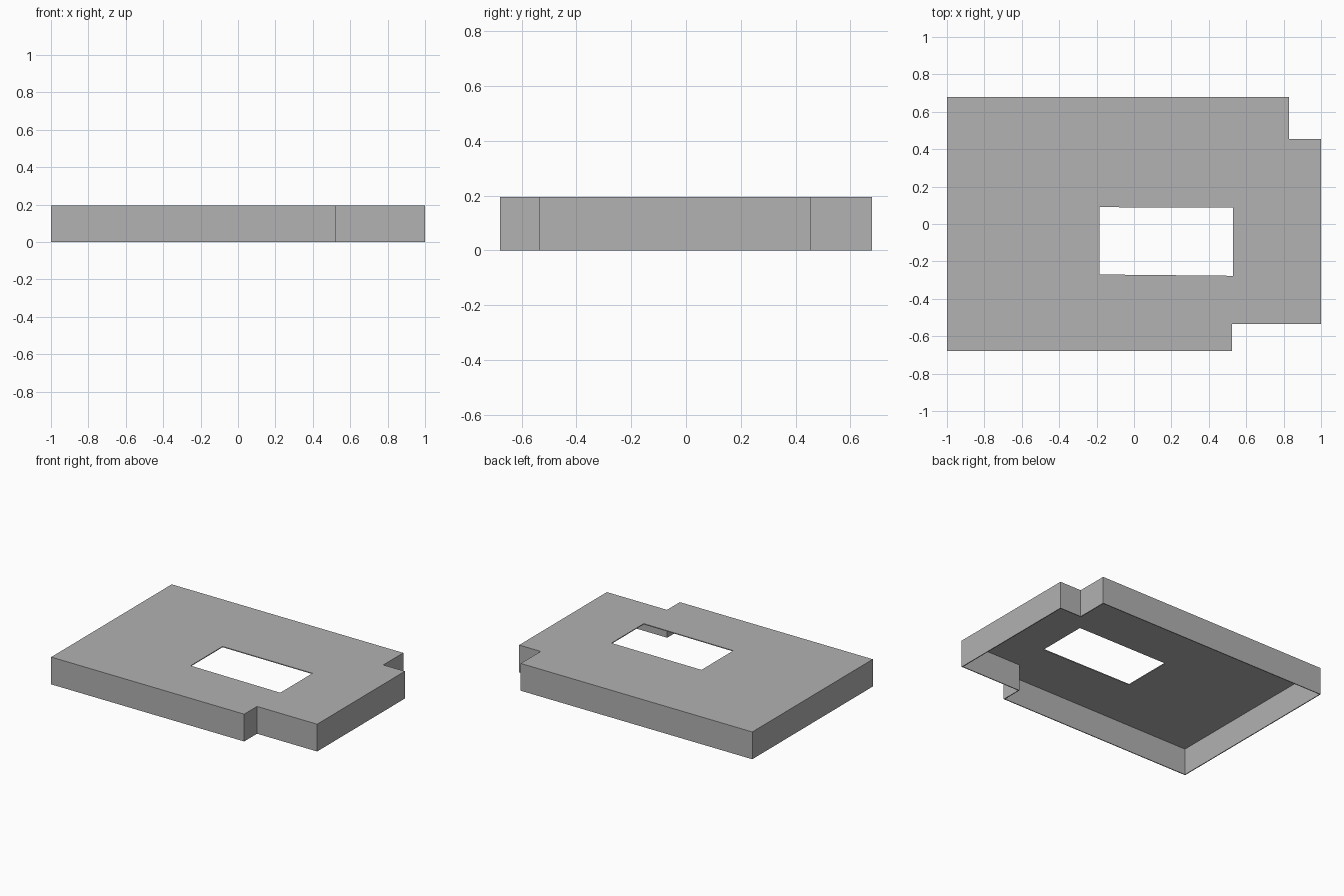
import bpy
import bmesh
from mathutils import Vector

cube = bpy.data.objects.get("Cube")
if cube:
    bpy.data.objects.remove(cube, do_unlink=True)

HEIGHT = 0.195
WALL = 0.006

# Counter-clockwise plan of the tray, with two notched corners
outline = [Vector(p) for p in (
    (-1, -0.68), (0.525, -0.68), (0.525, -0.535), (1, -0.535),
    (1, 0.455), (0.83, 0.455), (0.83, 0.68), (-1, 0.68))]
opening = [Vector(p) for p in (
    (-0.185, -0.27), (0.528, -0.277), (0.528, 0.087), (-0.185, 0.09))]


def inset(points, distance):
    """Move a square-cornered outline inwards by a wall thickness."""
    result = []
    for i, p in enumerate(points):
        before = (p - points[i - 1]).normalized()
        after = (points[(i + 1) % len(points)] - p).normalized()
        result.append(p + distance * (before.orthogonal() + after.orthogonal()))
    return result


bm = bmesh.new()


def ring(points, z):
    return [bm.verts.new((p.x, p.y, z)) for p in points]


def pairs(loop):
    return zip(loop, loop[1:] + loop[:1])


def band(low, high):
    for (a, b), (c, d) in zip(pairs(low), pairs(high)):
        bm.faces.new((a, b, d, c))


def fill(outer, inner):
    """Flat face between two loops at one height."""
    edges = []
    for loop in (outer, inner):
        for a, b in pairs(loop):
            edges.append(bm.edges.get((a, b)) or bm.edges.new((a, b)))
    bmesh.ops.triangle_fill(bm, edges=edges, use_beauty=True, normal=(0, 0, 1))


inner_plan = inset(outline, WALL)
ceiling = HEIGHT - WALL
outer_low, outer_high = ring(outline, 0), ring(outline, HEIGHT)
inner_low, inner_high = ring(inner_plan, 0), ring(inner_plan, ceiling)
hole_low, hole_high = ring(opening, ceiling), ring(opening, HEIGHT)

# Outer walls, inner walls and the edge of the opening
band(outer_low, outer_high)
band(inner_low, inner_high)
band(hole_low, hole_high)

# Top surface, underside and bottom rim
fill(outer_high, hole_high)
fill(inner_high, hole_low)
fill(outer_low, inner_low)
bmesh.ops.recalc_face_normals(bm, faces=bm.faces)

mesh = bpy.data.meshes.new("roof_shell")
bm.to_mesh(mesh)
bm.free()
shell = bpy.data.objects.new("roof_shell", mesh)
bpy.context.collection.objects.link(shell)

# Plain grey
grey = bpy.data.materials.new("plain_grey")
grey.use_nodes = True
colour = (0.445, 0.445, 0.445, 1)
grey.diffuse_color = colour
grey.node_tree.nodes["Principled BSDF"].inputs["Base Color"].default_value = colour
mesh.materials.append(grey)
